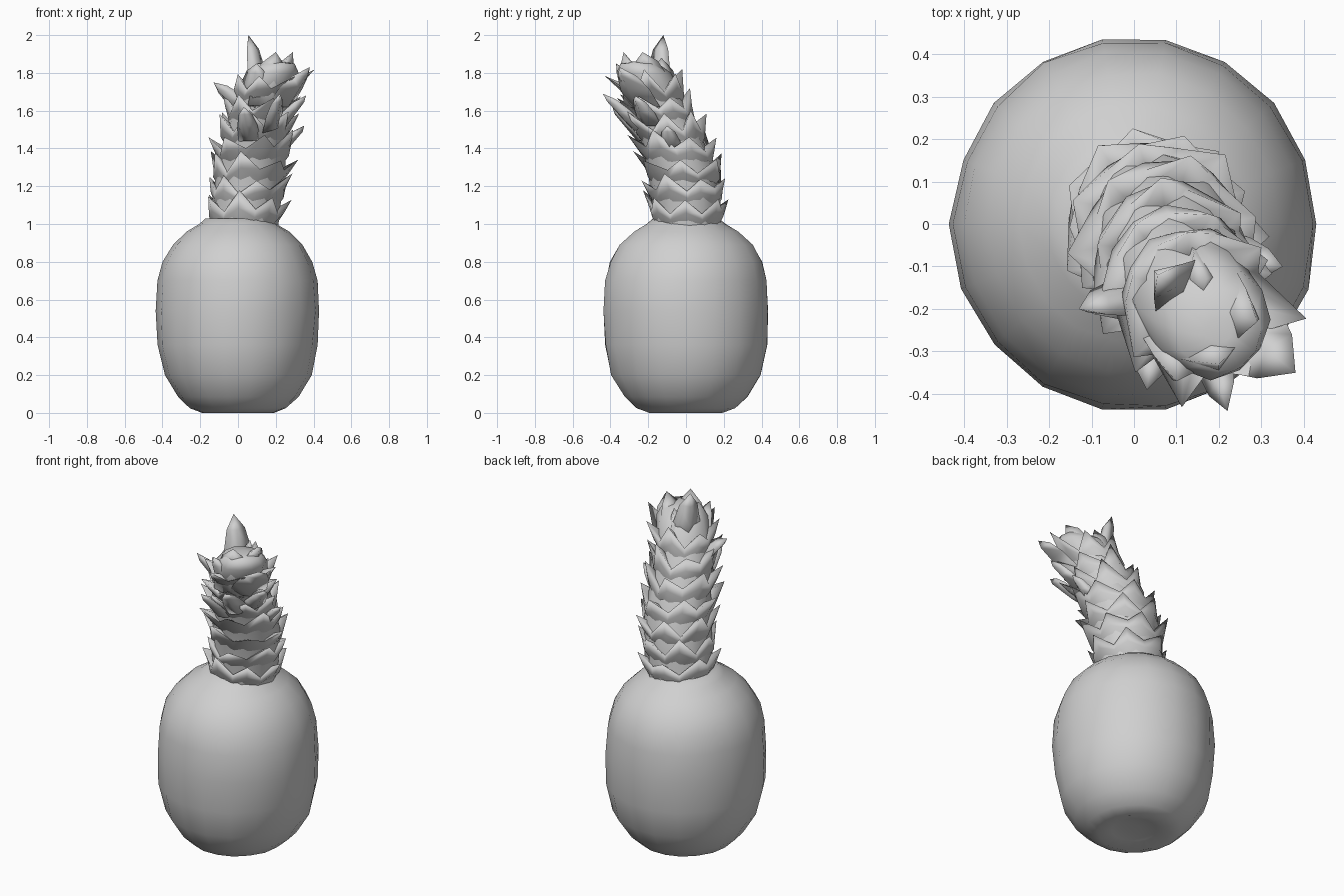
import bpy, bmesh, math, random
from mathutils import Vector

random.seed(7)
cube = bpy.data.objects.get("Cube")
if cube:
    bpy.data.objects.remove(cube, do_unlink=True)

grey = bpy.data.materials.new("plain grey")
grey.use_nodes = True
grey.diffuse_color = (0.63, 0.63, 0.63, 1)
grey.node_tree.nodes["Principled BSDF"].inputs["Base Color"].default_value = (0.63, 0.63, 0.63, 1)


def finish(bm, name, angle):
    """Turn a bmesh into a smooth-shaded grey object."""
    bmesh.ops.recalc_face_normals(bm, faces=bm.faces)
    mesh = bpy.data.meshes.new(name)
    bm.to_mesh(mesh)
    bm.free()
    mesh.materials.append(grey)
    ob = bpy.data.objects.new(name, mesh)
    bpy.context.collection.objects.link(ob)
    bpy.ops.object.select_all(action='DESELECT')
    ob.select_set(True)
    bpy.context.view_layer.objects.active = ob
    bpy.ops.object.shade_smooth_by_angle(angle=math.radians(angle))


def bridge(bm, a, b):
    for i in range(len(a)):
        j = (i + 1) % len(a)
        bm.faces.new((a[i], a[j], b[j], b[i]))


def stack(name, rings, sides, jitter, depth=1):
    """Skin circles given as (z, centre x, centre y, radius)."""
    bm = bmesh.new()
    loops = []
    for z, cx, cy, r in rings:
        loop = []
        for i in range(sides):
            a = math.tau * i / sides
            rr = r * (1 + random.uniform(-jitter, jitter))
            loop.append(bm.verts.new((cx + rr * math.cos(a),
                                      cy + rr * depth * math.sin(a), z)))
        loops.append(loop)
    for a, b in zip(loops, loops[1:]):
        bridge(bm, a, b)
    bm.faces.new(loops[0])
    bm.faces.new(loops[-1])
    finish(bm, name, 80)


# Fruit body with a shallow dimple underneath and sloping shoulders
profile = [(0.04, 0.025), (0.12, 0.02), (0.19, 0.0), (0.255, 0.025), (0.32, 0.085),
           (0.39, 0.2), (0.423, 0.36), (0.432, 0.54), (0.422, 0.7), (0.395, 0.8),
           (0.345, 0.89), (0.27, 0.96), (0.205, 1.0), (0.17, 1.03)]
stack("fruit_body", [(z, 0, 0, r) for r, z in profile], 18, 0.012, 1.03)

# Leaning core of the crown
core = [(0.96, 0.03, 0.015, 0.18), (1.15, 0.05, 0.0, 0.18), (1.3, 0.07, -0.02, 0.18),
        (1.45, 0.085, -0.075, 0.165), (1.6, 0.11, -0.135, 0.15), (1.73, 0.15, -0.19, 0.145),
        (1.8, 0.18, -0.225, 0.14), (1.85, 0.2, -0.25, 0.1), (1.86, 0.2, -0.25, 0.03)]
stack("crown_core", core, 12, 0.04)


def core_at(z):
    for a, b in zip(core, core[1:]):
        if a[0] <= z <= b[0]:
            f = (z - a[0]) / (b[0] - a[0])
            return [p + (q - p) * f for p, q in zip(a, b)]


def collar(bm, z0, turn, tips=7):
    """Flared ring of joined leaves with a zigzag rim, closed back to the core."""
    loops = [[], [], [], []]
    r = core_at(z0)[3]
    for i in range(tips * 2):
        a = math.tau * (i + turn) / (tips * 2) + random.uniform(-0.06, 0.06)
        if i % 2:
            rise, flare = random.uniform(0.06, 0.1), random.uniform(0.005, 0.02)
        else:
            rise, flare = random.uniform(0.13, 0.19), random.uniform(0.035, 0.075)
        levels = ((0, -0.015), (rise * 0.5, 0.01 + flare * 0.25),
                  (rise, flare), (rise * 0.6, -0.04))
        for loop, (dz, dr) in zip(loops, levels):
            z, cx, cy, _ = core_at(z0 + dz)
            loop.append(bm.verts.new((cx + (r + dr) * math.cos(a),
                                      cy + (r + dr) * math.sin(a), z)))
    for a, b in zip(loops, loops[1:]):
        bridge(bm, a, b)


def leaf(bm, base, tip, out, width):
    """Broad thick leaf that hugs the core and flicks out at its tip."""
    side = (tip - base).cross(out).normalized()
    rows = []
    for f, w in ((0, 1), (0.45, 0.9), (0.78, 0.6)):
        p = base.lerp(tip, f)
        w *= width
        rows.append([bm.verts.new(v) for v in (
            p + side * w - out * w * 0.4, p + out * 0.02,
            p - side * w - out * w * 0.4, p - out * (0.02 + w * 0.5))])
    for a, b in zip(rows, rows[1:]):
        bridge(bm, a, b)
    point = bm.verts.new(tip)
    last = rows[-1]
    for i in range(4):
        bm.faces.new((last[i], last[(i + 1) % 4], point))
    bm.faces.new(rows[0])


# Stacked collars of short leaves
bm = bmesh.new()
for k in range(7):
    collar(bm, 0.99 + k * 0.108, k)
finish(bm, "crown_collars", 130)

# Large leaves at the top and single ones that flick out
bm = bmesh.new()
long_leaves = [((0.09, -0.13, 1.66), (0.055, -0.12, 2.0), 0.085),
               ((0.22, -0.18, 1.66), (0.29, -0.23, 1.91), 0.11),
               ((0.25, -0.25, 1.62), (0.38, -0.35, 1.83), 0.11),
               ((0.17, -0.31, 1.62), (0.2, -0.33, 1.91), 0.11),
               ((0.08, -0.27, 1.62), (0.1, -0.37, 1.85), 0.1),
               ((0.18, -0.11, 1.56), (0.17, -0.13, 1.88), 0.1),
               ((0.04, -0.18, 1.58), (-0.13, -0.2, 1.75), 0.07),
               ((0.24, -0.2, 1.52), (0.36, -0.27, 1.68), 0.07),
               ((0.19, -0.26, 1.5), (0.22, -0.44, 1.69), 0.06),
               ((0.06, -0.24, 1.44), (0.03, -0.39, 1.62), 0.06),
               ((0.23, -0.08, 1.38), (0.35, -0.1, 1.52), 0.06)]
for base, tip, width in long_leaves:
    base, tip = Vector(base), Vector(tip)
    z, cx, cy, r = core_at(base.z)
    out = Vector((base.x - cx, base.y - cy, 0)).normalized()
    leaf(bm, base, tip, out, width)
finish(bm, "crown_leaves", 130)
